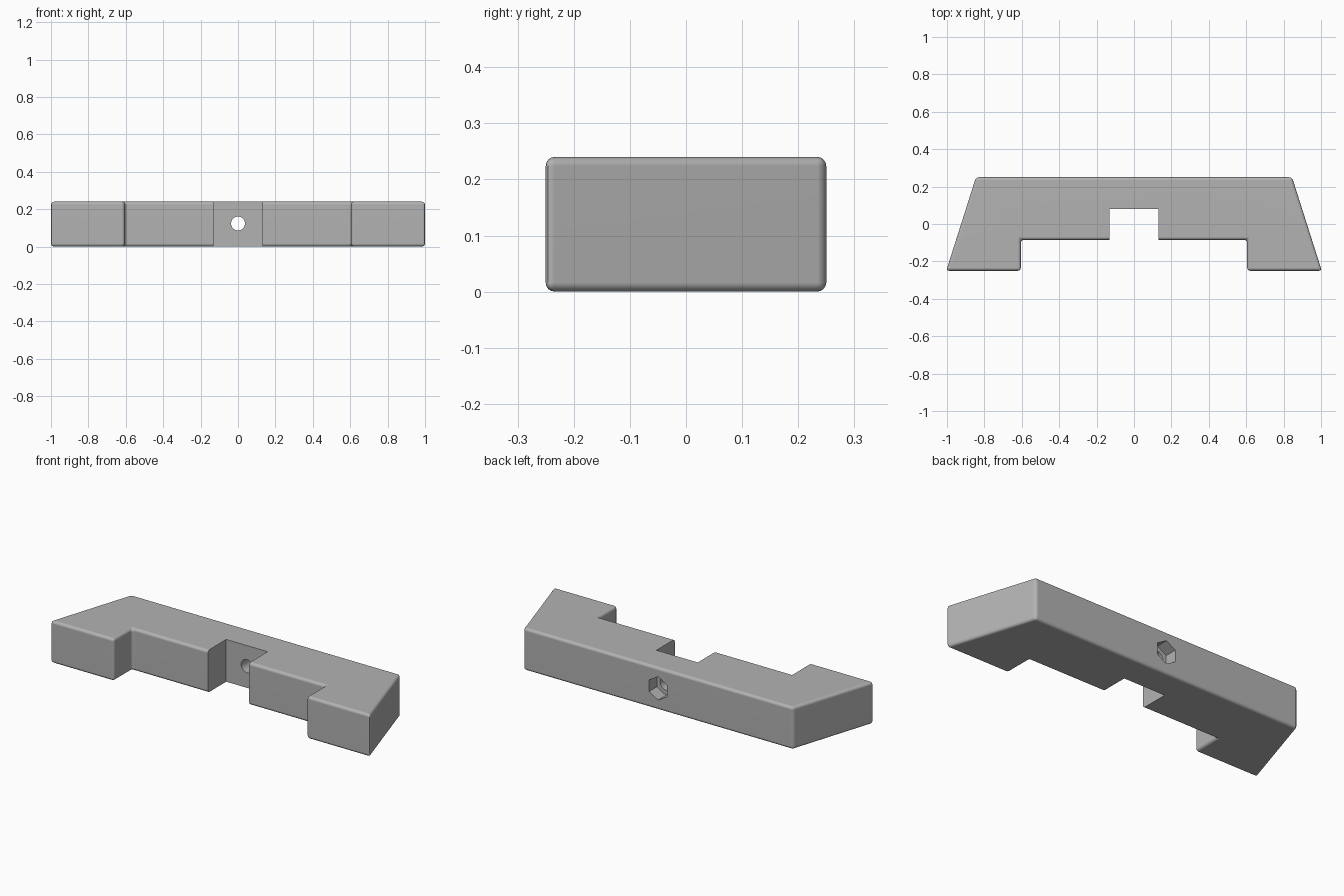
import bpy, bmesh, math
from mathutils import Matrix

cube = bpy.data.objects.get("Cube")
if cube:
    bpy.data.objects.remove(cube, do_unlink=True)

HEIGHT = 0.24
HOLE_Z = 0.123
BACK_Y = 0.25


def make_object(name, bm):
    bmesh.ops.recalc_face_normals(bm, faces=bm.faces)
    mesh = bpy.data.meshes.new(name)
    bm.to_mesh(mesh)
    bm.free()
    obj = bpy.data.objects.new(name, mesh)
    bpy.context.collection.objects.link(obj)
    return obj


def cylinder_y(name, radius, y0, y1, sides, turn=0.0):
    """Prism running along y at the hole height."""
    bm = bmesh.new()
    bmesh.ops.create_cone(bm, cap_ends=True, segments=sides, radius1=radius,
                          radius2=radius, depth=y1 - y0)
    bm.transform(Matrix.Translation((0, (y0 + y1) / 2, HOLE_Z))
                 @ Matrix.Rotation(math.pi / 2, 4, 'X')
                 @ Matrix.Rotation(turn, 4, 'Z'))
    return make_object(name, bm)


# Bracket body: mirrored outline, extruded upward
half = [(0.845, BACK_Y), (1.004, -0.25), (0.605, -0.25), (0.605, -0.085)]
outline = half + [(-x, y) for x, y in reversed(half)]
bm = bmesh.new()
base = bm.faces.new([bm.verts.new((x, y, 0)) for x, y in outline])
top = bmesh.ops.extrude_face_region(bm, geom=[base])
bmesh.ops.translate(bm, vec=(0, 0, HEIGHT),
                    verts=[v for v in top["geom"] if isinstance(v, bmesh.types.BMVert)])
body = make_object("bracket_body", bm)

bevel = body.modifiers.new("rounded_edges", 'BEVEL')
bevel.width = 0.016
bevel.segments = 4
bevel.limit_method = 'ANGLE'

# Cutters: centre notch, bolt hole, hexagonal nut pocket
bm = bmesh.new()
bmesh.ops.create_cube(bm, size=1)
bm.transform(Matrix.Translation((0, -0.12, HEIGHT / 2))
             @ Matrix.Diagonal((0.26, 0.4, 1, 1)))
cutters = [
    make_object("notch_cutter", bm),
    cylinder_y("bolt_hole_cutter", 0.037, -0.05, 0.4, 32),
    cylinder_y("nut_pocket_cutter", 0.066, BACK_Y - 0.07, 0.4, 6),
]
# Stand the hexagon on a corner
hexagon = cutters[2].data
if max(v.co.z for v in hexagon.vertices) - HOLE_Z < 0.06:
    hexagon.transform(Matrix.Translation((0, 0, HOLE_Z))
                      @ Matrix.Rotation(math.pi / 6, 4, 'Y')
                      @ Matrix.Translation((0, 0, -HOLE_Z)))

for cutter in cutters:
    cutter.hide_render = True
    cut = body.modifiers.new(cutter.name, 'BOOLEAN')
    cut.operation = 'DIFFERENCE'
    cut.solver = 'EXACT'
    cut.object = cutter

# Apply the modifiers and drop the cutters
for obj in bpy.context.selected_objects:
    obj.select_set(False)
bpy.context.view_layer.objects.active = body
body.select_set(True)
for name in [m.name for m in body.modifiers]:
    bpy.ops.object.modifier_apply(modifier=name)
for cutter in cutters:
    bpy.data.objects.remove(cutter, do_unlink=True)

bpy.ops.object.shade_smooth_by_angle(angle=math.radians(30))
weighted = body.modifiers.new("clean_shading", 'WEIGHTED_NORMAL')
weighted.keep_sharp = True

# Plain grey
grey = bpy.data.materials.new("plain_grey")
grey.use_nodes = True
colour = (0.45, 0.45, 0.45, 1)
grey.diffuse_color = colour
grey.node_tree.nodes["Principled BSDF"].inputs["Base Color"].default_value = colour
body.data.materials.clear()
body.data.materials.append(grey)
